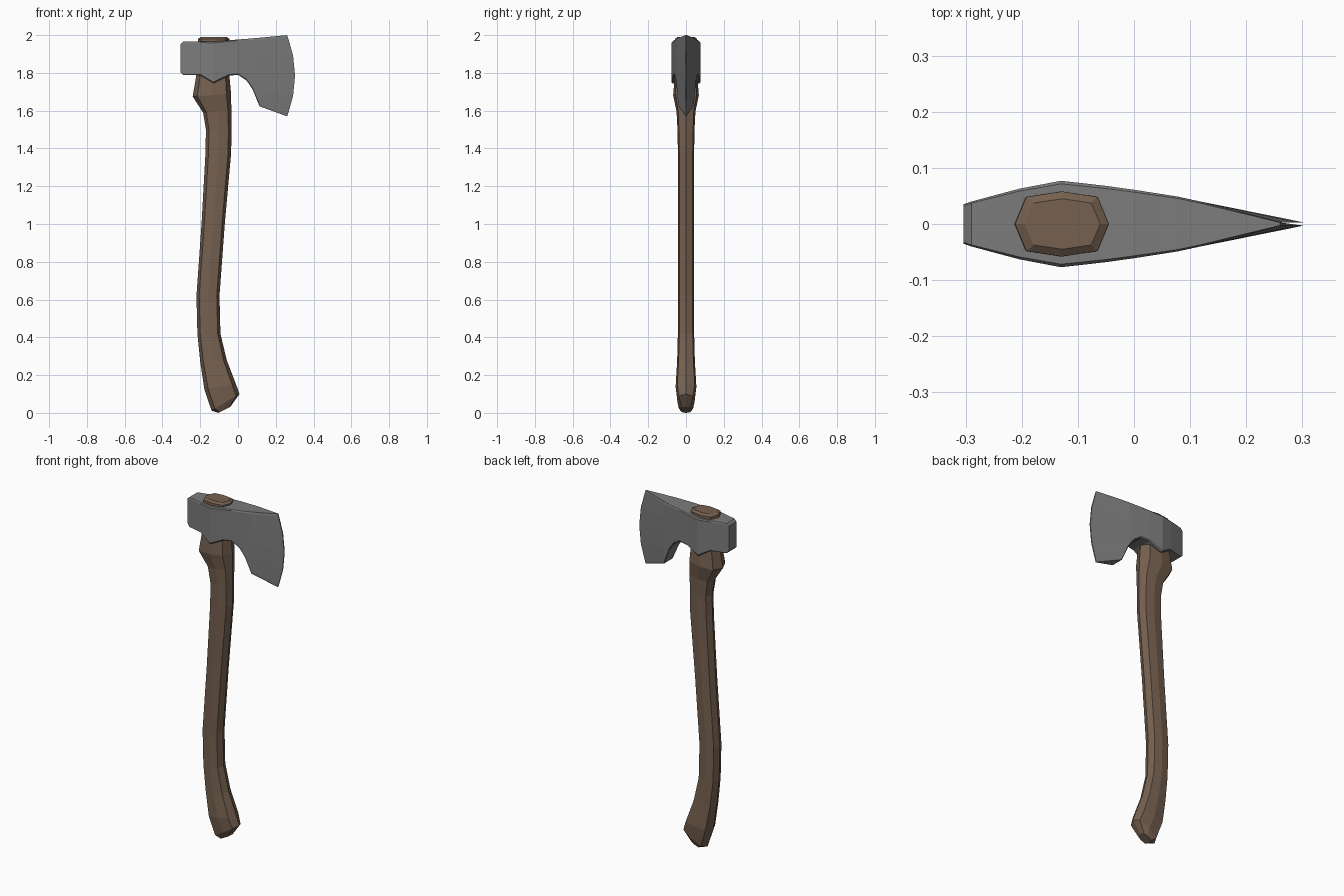
import bpy, bmesh


def material(name, rgb):
    m = bpy.data.materials.new(name)
    m.diffuse_color = (*rgb, 1)
    return m


def loft(name, rings, mat):
    """Skin a closed solid through a list of equal-length rings."""
    bm = bmesh.new()
    loops = [[bm.verts.new(p) for p in r] for r in rings]
    n = len(loops[0])
    for a, b in zip(loops, loops[1:]):
        for i in range(n):
            j = (i + 1) % n
            bm.faces.new((a[i], a[j], b[j], b[i]))
    bm.faces.new(loops[0])
    bm.faces.new(loops[-1])
    bmesh.ops.recalc_face_normals(bm, faces=bm.faces)
    me = bpy.data.meshes.new(name)
    bm.to_mesh(me)
    bm.free()
    me.materials.append(mat)
    ob = bpy.data.objects.new(name, me)
    bpy.context.collection.objects.link(ob)
    return ob


wood = material("brown wood", (0.18, 0.118, 0.08))
steel = material("grey steel", (0.2, 0.2, 0.2))

# Handle: octagonal sections (left x, left z, right x, right z, half depth)
sections = [
    (-0.105, 0.0, -0.04, 0.033, 0.028),
    (-0.14, 0.012, 0.008, 0.10, 0.045),
    (-0.178, 0.125, -0.01, 0.15, 0.055),
    (-0.20, 0.27, -0.06, 0.28, 0.047),
    (-0.215, 0.42, -0.093, 0.42, 0.043),
    (-0.22, 0.62, -0.098, 0.62, 0.043),
    (-0.193, 1.0, -0.07, 1.0, 0.043),
    (-0.172, 1.38, -0.036, 1.38, 0.043),
    (-0.17, 1.50, -0.035, 1.50, 0.045),
    (-0.185, 1.59, -0.035, 1.60, 0.050),
    (-0.24, 1.675, -0.037, 1.69, 0.068),
    (-0.222, 1.78, -0.045, 1.78, 0.060),
    (-0.212, 1.98, -0.045, 1.98, 0.058),
    (-0.195, 1.99, -0.06, 1.99, 0.045),
]
octagon = [(1, 0), (0.76, 0.83), (0, 1), (-0.76, 0.83),
           (-1, 0), (-0.76, -0.83), (0, -1), (0.76, -0.83)]
rings = []
for xl, zl, xr, zr, d in sections:
    rings.append([((xl + xr) / 2 + u * (xr - xl) / 2, v * d,
                   (zl + zr) / 2 + u * (zr - zl) / 2) for u, v in octagon])
loft("handle", rings, wood)

# Axe head: columns (x, top z, bottom z, half thickness), last is the cutting edge
columns = [
    (-0.304, 1.953, 1.803, 0.035),
    (-0.29, 1.965, 1.79, 0.040),
    (-0.204, 1.965, 1.79, 0.063),
    (-0.13, 1.966, 1.745, 0.077),
    (-0.05, 1.972, 1.785, 0.068),
    (0.0, 1.977, 1.79, 0.061),
    (0.045, 1.98, 1.76, 0.054),
    (0.077, 1.983, 1.713, 0.049),
    (0.114, 1.986, 1.623, 0.041),
    (0.302, 2.0, 1.57, 0.003),
]
rows = [0, 0.03, 0.25, 0.5, 0.75, 0.97, 1]
rings = []
for k, (x, top, bottom, h) in enumerate(columns):
    side = []
    for t in rows:
        z = top + (bottom - top) * t
        bow = 0.042 * (2 * t - 1) ** 2 if k == len(columns) - 1 else 0
        thin = 0.93 if t in (0, 1) else 1
        side.append((x - bow, -h * thin, z))
    rings.append(side + [(px, -py, pz) for px, py, pz in reversed(side)])
loft("axe_head", rings, steel)
